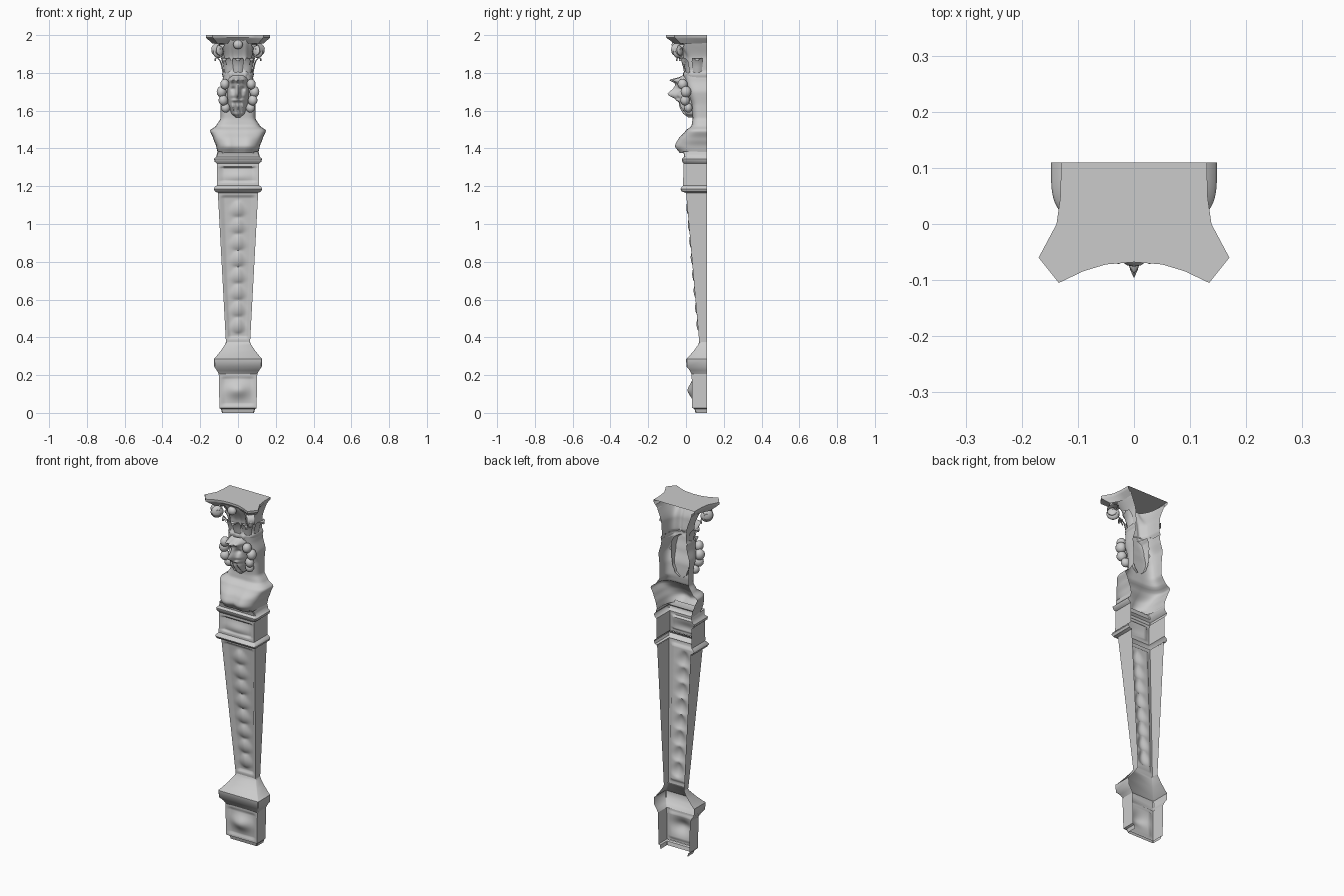
import bpy, bmesh, math
from math import sin, cos, pi, exp, radians
from mathutils import Vector, Matrix

if "Cube" in bpy.data.objects:
    bpy.data.objects.remove(bpy.data.objects["Cube"])

BACK = 0.11


def finish(name, bm, angle=40):
    bmesh.ops.recalc_face_normals(bm, faces=bm.faces)
    me = bpy.data.meshes.new(name)
    bm.to_mesh(me)
    bm.free()
    ob = bpy.data.objects.new(name, me)
    bpy.context.collection.objects.link(ob)
    bpy.context.view_layer.objects.active = ob
    ob.select_set(True)
    bpy.ops.object.shade_smooth_by_angle(angle=radians(angle))
    ob.select_set(False)
    # all normals of the open shells face outward (front)
    if sum(p.normal.y * p.area for p in me.polygons) > 0.001:
        me.flip_normals()
    return ob


def skin(name, rows, angle=40):
    """Surface through rows of points, open at the back."""
    bm = bmesh.new()
    grid = [[bm.verts.new(p) for p in r] for r in rows]
    for a, b in zip(grid, grid[1:]):
        for i in range(len(a) - 1):
            bm.faces.new((a[i], a[i + 1], b[i + 1], b[i]))
    return finish(name, bm, angle)


def sample(keys, z):
    """Smooth interpolation of rows (z, values...)."""
    for a, b in zip(keys, keys[1:]):
        if z <= b[0] + 1e-9:
            t = (z - a[0]) / (b[0] - a[0])
            t = 0.5 * t + 0.5 * t * t * (3 - 2 * t)
            return [p + (q - p) * t for p, q in zip(a[1:], b[1:])]
    return keys[-1][1:]


def boxy(name, profile, chamfer=0.004):
    """Moulded three-sided box from (z, half width, front y)."""
    rows = []
    for z, w, f in profile:
        c = chamfer
        rows.append([(-w, BACK, z), (-w, f + c, z), (-w + c, f, z),
                     (w - c, f, z), (w, f + c, z), (w, BACK, z)])
    return skin(name, rows)


def panelled(name, z0, z1, bottom, top, frame, depth, relief, n, end):
    """Three-sided box with a sunk front panel and optional carved relief."""
    rows = []
    for j in range(n + 1):
        t = j / n
        z = z0 + (z1 - z0) * t
        w, f = (a + (b - a) * t for a, b in zip(bottom, top))
        row = [(-w, BACK, z), (-w, f, z)]
        for i in range(17):
            u = -1 + i / 8
            edge = min(1, max(0, min((1 - abs(u)) * w - frame, min(z - z0, z1 - z) - end) / 0.006))
            row.append((u * w, f + edge * (depth - relief(u * w, z)), z))
        rows.append(row + [(w, f, z), (w, BACK, z)])
    return skin(name, rows, 50)


def organic(name, keys, power, disp, n, cols=36):
    """Rounded half shell from (z, half width, front y, back y)."""
    z0, z1 = keys[0][0], keys[-1][0]
    rows = []
    for j in range(n + 1):
        z = z0 + (z1 - z0) * j / n
        w, f, b = sample(keys, z)
        row = []
        for i in range(cols + 1):
            a = -pi / 2 + pi * i / cols
            x = w * math.copysign(abs(sin(a)) ** power, a)
            y = b - (b - f) * max(0, cos(a)) ** power
            row.append((x, y - disp(x, z) * max(0, cos(a)) ** 0.5, z))
        rows.append(row)
    return skin(name, rows, 60)


def bump(x, z, cx, cz, sx, sz):
    return exp(-((x - cx) / sx) ** 2 - ((z - cz) / sz) ** 2)


def ribbon(name, path, origin, heading, widths, bulge):
    """Curling leaf: path of (outward, z), turned to a heading from front."""
    out = Vector((sin(heading), -cos(heading), 0))
    side = Vector((cos(heading), sin(heading), 0))
    rows = []
    for (r, z), w in zip(path, widths):
        rows.append([Vector(origin) + out * (r + bulge * (1 - s * s)) + side * (w * s)
                     + Vector((0, 0, z)) for s in (-1, -0.6, -0.2, 0.2, 0.6, 1)])
    return skin(name, rows, 60)


def blob(name, loc, scale, turn=0):
    bm = bmesh.new()
    m = Matrix.Translation(loc) @ Matrix.Rotation(turn, 4, 'Z') @ Matrix.Diagonal((*scale, 1))
    bmesh.ops.create_uvsphere(bm, u_segments=14, v_segments=10, radius=1, matrix=m)
    return finish(name, bm)


# plinth with swelling front and flared foot moulding
def plinth_relief(x, z):
    return 0.03 * bump(x, z, 0, 0.12, 0.055, 0.04)


boxy("foot_edge", [(0, 0.085, 0.05), (0.02, 0.09, 0.045), (0.025, 0.1, 0.035)])
panelled("plinth", 0.025, 0.205, (0.098, 0.033), (0.102, 0.03), 0.016, 0.007, plinth_relief, 24, 0.014)
boxy("foot_moulding", [(0.205, 0.102, 0.03), (0.225, 0.112, 0.02), (0.245, 0.126, 0.003),
                       (0.285, 0.128, 0.0), (0.295, 0.118, 0.012), (0.33, 0.09, 0.042),
                       (0.36, 0.07, 0.064), (0.375, 0.064, 0.07)])


# tapering shaft with a hanging string of husks
def husks(x, z):
    t = ((z - 0.42) / 0.088) % 1
    if not 0.42 < z < 1.12:
        return 0
    w = 0.008 + 0.02 * sin(pi * t ** 0.7)
    return 0.016 * sin(pi * t) ** 0.6 * exp(-(x / w) ** 2)


panelled("shaft", 0.375, 1.17, (0.064, 0.07), (0.107, 0.0), 0.014, 0.01, husks, 110, 0.02)

# belt block between two mouldings
boxy("lower_belt_moulding", [(1.165, 0.106, 0.0), (1.172, 0.122, -0.022), (1.185, 0.128, -0.03),
                             (1.195, 0.124, -0.024), (1.205, 0.112, -0.014)])
panelled("belt_block", 1.205, 1.32, (0.112, -0.016), (0.112, -0.012), 0.016, 0.012,
         lambda x, z: 0.012 * bump(x, z, 0, 1.25, 0.08, 0.03), 24, 0.016)
boxy("upper_belt_moulding", [(1.32, 0.112, -0.012), (1.33, 0.124, -0.02), (1.345, 0.127, -0.022),
                             (1.355, 0.116, -0.01), (1.37, 0.112, -0.012), (1.385, 0.108, -0.02)])


# bust with cut-off shoulders, running up behind the head
def chest(x, z):
    return (0.02 * (bump(x, z, 0.05, 1.42, 0.045, 0.05) + bump(x, z, -0.05, 1.42, 0.045, 0.05))
            - 0.008 * bump(x, z, 0, 1.43, 0.014, 0.07))


organic("bust", [(1.375, 0.108, -0.025, BACK), (1.41, 0.115, -0.04, BACK), (1.45, 0.13, -0.028, BACK),
                 (1.495, 0.149, 0.0, BACK), (1.52, 0.115, 0.03, BACK), (1.56, 0.092, 0.035, BACK),
                 (1.63, 0.092, 0.03, BACK), (1.7, 0.098, 0.01, BACK), (1.76, 0.082, -0.005, BACK),
                 (1.79, 0.078, -0.01, BACK)], 0.5, chest, 50)


# bearded head
def face(x, z):
    d = 0.045 * bump(x, z, 0, 1.685, 0.013, 0.022) + 0.02 * bump(x, z, 0, 1.71, 0.009, 0.03)
    d += 0.007 * sin(x * 230 + z * 40) * exp(-((z - 1.61) / 0.035) ** 2)
    d += 0.022 * bump(x, z, 0, 1.762, 0.07, 0.012) * (1 + 0.5 * cos(x * 200))
    for s in (-1, 1):
        d -= 0.016 * bump(x, z, s * 0.025, 1.715, 0.013, 0.012)
        d += 0.009 * bump(x, z, s * 0.03, 1.68, 0.016, 0.014)
        d += 0.012 * bump(x, z, s * 0.018, 1.655, 0.018, 0.008)
    return d


organic("head", [(1.563, 0.012, 0.012, 0.045), (1.585, 0.036, -0.012, 0.05), (1.63, 0.052, -0.032, 0.05),
                 (1.68, 0.058, -0.04, 0.05), (1.73, 0.06, -0.046, 0.05), (1.762, 0.056, -0.055, 0.05),
                 (1.785, 0.045, -0.02, 0.05)], 0.8, face, 56, 48)

# curls of hair at both sides of the face
for s in (-1, 1):
    for k, (x, y, z, r) in enumerate([(0.07, -0.018, 1.74, 0.024), (0.087, 0.0, 1.7, 0.026),
                                      (0.078, -0.005, 1.655, 0.024), (0.066, 0.012, 1.615, 0.022)]):
        blob("hair_curl", (s * x, y, z), (r, r * 1.1, r * 1.15), s * 0.4 * k)

# capital bell
organic("capital_bell", [(1.775, 0.08, -0.008, BACK), (1.795, 0.085, -0.014, BACK),
                         (1.81, 0.076, -0.004, BACK), (1.88, 0.08, -0.012, BACK),
                         (1.98, 0.112, -0.055, BACK)], 0.6, lambda x, z: 0.004 * cos(x * 160), 24)

# curling leaves of the capital
leaf = [(0, 0), (0.006, 0.03), (0.014, 0.06), (0.03, 0.08), (0.042, 0.076), (0.044, 0.062)]
for x, y, turn in [(0, -0.002, 0), (-0.052, 0.01, -0.5), (0.052, 0.01, 0.5),
                   (-0.074, 0.06, -pi / 2), (0.074, 0.06, pi / 2)]:
    ribbon("capital_leaf", leaf, (x, y, 1.8), turn, [0.022, 0.026, 0.03, 0.027, 0.018, 0.005], 0.008)

# corner scrolls
stem = [(-0.05, -0.075), (-0.03, -0.03), (-0.018, 0.015)]
spiral = [((0.042 - 0.0022 * k) * cos(2.3 - k * 0.5), (0.042 - 0.0022 * k) * sin(2.3 - k * 0.5))
          for k in range(17)]
for s in (-1, 1):
    ribbon("corner_scroll", stem + spiral, (s * 0.104, -0.042, 1.918), s * 0.85,
           [0.012, 0.014, 0.017] + [0.021] * 17, 0.0)
    blob("scroll_eye", (s * 0.104, -0.042, 1.912), (0.02, 0.034, 0.034), s * 0.85)
blob("abacus_flower", (0, -0.056, 1.95), (0.026, 0.02, 0.024))

# concave abacus with cut corners
half = [(0.13, BACK), (0.131, 0.05), (0.138, 0.0), (0.17, -0.06), (0.134, -0.105),
        (0.09, -0.084), (0.05, -0.072), (0, -0.068)]
outline = [(-x, y) for x, y in half] + half[-2::-1]
tiers = [(1.955, 0.8), (1.968, 0.88), (1.982, 0.97), (1.988, 1.0), (2.0, 1.0)]
skin("abacus", [[(x * k, BACK - (BACK - y) * k, z) for x, y in outline] for z, k in tiers], 35)
bm = bmesh.new()
bm.faces.new([bm.verts.new((x, y, 2.0)) for x, y in outline])
bmesh.ops.triangulate(bm, faces=bm.faces)
finish("abacus_top", bm)
